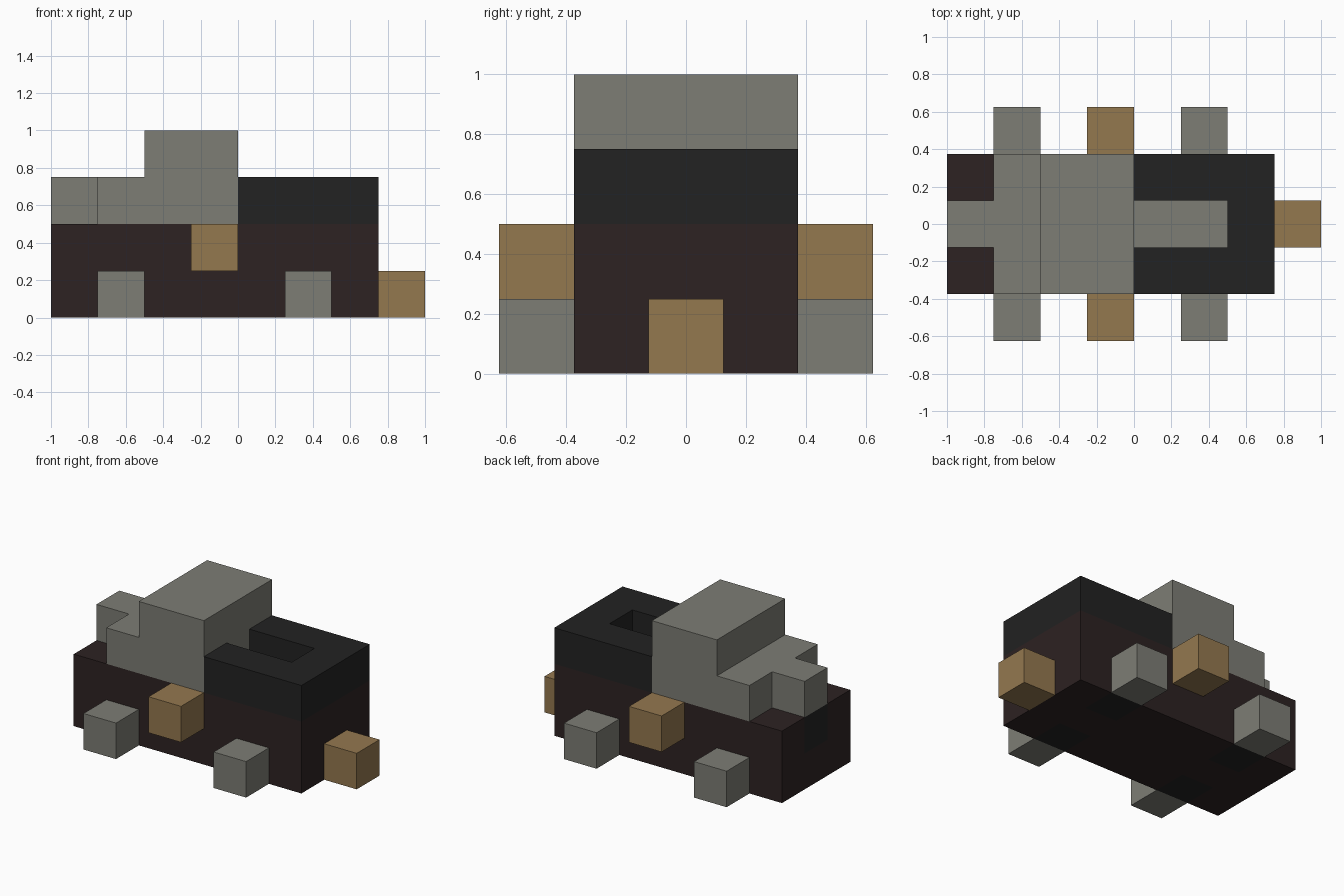
import bpy, bmesh
from mathutils import Vector

default = bpy.data.objects.get("Cube")
if default:
    bpy.data.objects.remove(default)

U = 0.25  # size of one block


def material(name, rgb):
    mat = bpy.data.materials.new(name)
    mat.use_nodes = True
    color = (*rgb, 1)
    mat.diffuse_color = color
    bsdf = mat.node_tree.nodes["Principled BSDF"]
    bsdf.inputs["Base Color"].default_value = color
    bsdf.inputs["Roughness"].default_value = 0.9
    return mat


GREY = material("stone grey", (0.205, 0.205, 0.178))
BROWN = material("dark brown", (0.026, 0.016, 0.016))
BLACK = material("soft black", (0.016, 0.016, 0.016))
AMBER = material("amber", (0.296, 0.188, 0.078))


def finish(name, bm, *mats):
    bmesh.ops.recalc_face_normals(bm, faces=bm.faces)
    mesh = bpy.data.meshes.new(name)
    bm.to_mesh(mesh)
    bm.free()
    for mat in mats:
        mesh.materials.append(mat)
    obj = bpy.data.objects.new(name, mesh)
    bpy.context.collection.objects.link(obj)
    return obj


def box_mesh(low, high):
    """Box between two corners given in blocks."""
    low, high = Vector(low) * U, Vector(high) * U
    bm = bmesh.new()
    bmesh.ops.create_cube(bm, size=1)
    bmesh.ops.scale(bm, vec=high - low, verts=bm.verts)
    bmesh.ops.translate(bm, vec=(low + high) / 2, verts=bm.verts)
    return bm


def prism(name, points, depth, mat):
    """Extrude a closed profile, given in blocks, along depth."""
    bm = bmesh.new()
    face = bm.faces.new([bm.verts.new(Vector(p) * U) for p in points])
    new = bmesh.ops.extrude_face_region(bm, geom=[face])["geom"]
    verts = [v for v in new if isinstance(v, bmesh.types.BMVert)]
    bmesh.ops.translate(bm, vec=Vector(depth) * U, verts=verts)
    return finish(name, bm, mat)


# Chassis, cut into blocks so single cells can be coloured
bm = box_mesh((-4, -1.5, 0), (3, 1.5, 2))
cuts = [((x, 0, 0), (1, 0, 0)) for x in (-3, -2, 0, 1, 2)]
cuts += [((0, y, 0), (0, 1, 0)) for y in (-0.5, 0.5)]
cuts += [((0, 0, 1), (0, 0, 1))]
for co, no in cuts:
    geom = bm.verts[:] + bm.edges[:] + bm.faces[:]
    bmesh.ops.bisect_plane(bm, geom=geom, plane_co=Vector(co) * U, plane_no=no)
bm.normal_update()
for f in bm.faces:
    c = f.calc_center_median() / U
    middle = abs(c.y) < 0.5
    if f.normal.z > 0.5 and middle and 0 < c.x < 2:
        f.material_index = 1      # floor of the bonnet slot
    elif f.normal.x < -0.5 and middle and c.z > 1:
        f.material_index = 2      # rear panel
    elif f.normal.z < -0.5 and not middle and (-3 < c.x < -2 or 1 < c.x < 2):
        f.material_index = 2      # axle ends
finish("chassis", bm, BROWN, GREY, BLACK)

# Bonnet with an open slot towards the cab
prism("bonnet", [(0, -1.5, 2), (3, -1.5, 2), (3, 1.5, 2), (0, 1.5, 2),
                 (0, 0.5, 2), (2, 0.5, 2), (2, -0.5, 2), (0, -0.5, 2)],
      (0, 0, 1), BLACK)

# Stepped cab
prism("cab", [(-3, -1.5, 2), (0, -1.5, 2), (0, -1.5, 4),
              (-2, -1.5, 4), (-2, -1.5, 3), (-3, -1.5, 3)],
      (0, 3, 0), GREY)

# Centre blocks at both ends
finish("tail_block", box_mesh((-4, -0.5, 2), (-3, 0.5, 3)), GREY)
finish("nose_lamp", box_mesh((3, -0.5, 0), (4, 0.5, 1)), AMBER)

# Wheels and side lamps on both sides
for side, y in (("right", -2.5), ("left", 1.5)):
    for name, x, z, mat in (("rear_wheel", -3, 0, GREY),
                            ("front_wheel", 1, 0, GREY),
                            ("side_lamp", -1, 1, AMBER)):
        finish(f"{side}_{name}", box_mesh((x, y, z), (x + 1, y + 1, z + 1)), mat)
